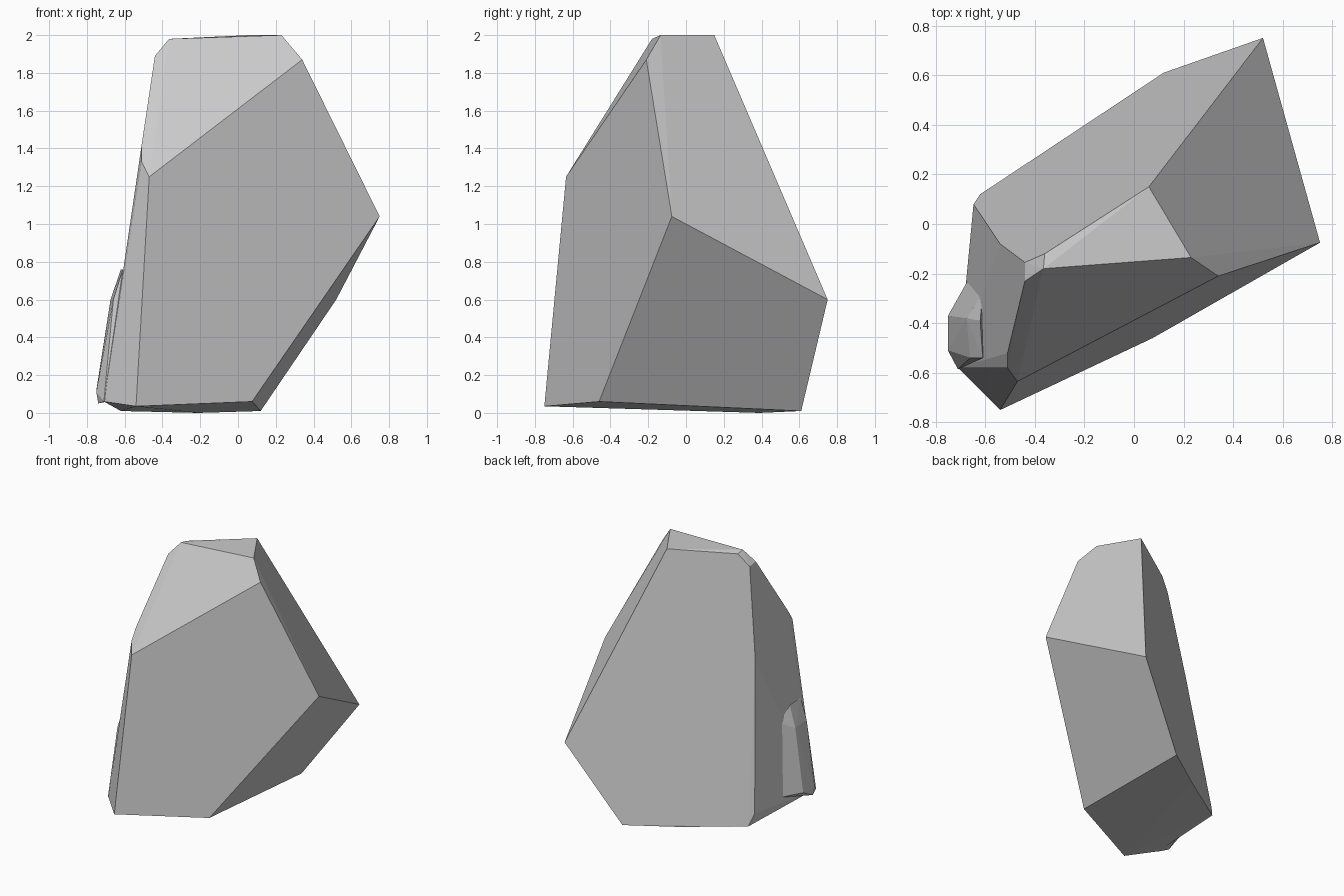
import bpy, bmesh, math

if "Cube" in bpy.data.objects:
    bpy.data.objects.remove(bpy.data.objects["Cube"])


def hull(name, points):
    """Flat-faced convex stone chunk from its corner points."""
    bm = bmesh.new()
    for p in points:
        bm.verts.new(p)
    res = bmesh.ops.convex_hull(bm, input=bm.verts[:])
    inner = [v for v in bm.verts if not v.link_faces]
    bmesh.ops.delete(bm, geom=inner, context='VERTS')
    bmesh.ops.dissolve_limit(bm, angle_limit=math.radians(1.5),
                             verts=bm.verts[:], edges=bm.edges[:])
    bmesh.ops.recalc_face_normals(bm, faces=bm.faces[:])
    me = bpy.data.meshes.new(name)
    bm.to_mesh(me)
    bm.free()
    ob = bpy.data.objects.new(name, me)
    bpy.context.collection.objects.link(ob)
    return ob


# Main boulder: crown, shoulders, belt, then base corners
crown = [(0.23, -0.135, 2.0), (0.06, 0.15, 2.0), (-0.36, -0.12, 1.97),
         (-0.365, -0.18, 1.98), (-0.44, -0.155, 1.88), (-0.44, -0.23, 1.89),
         (0.34, -0.21, 1.87)]
belt = [(0.75, -0.075, 1.04), (0.52, 0.75, 0.60), (-0.47, -0.635, 1.25),
        (-0.51, -0.58, 1.33), (-0.51, -0.52, 1.42), (-0.54, -0.08, 1.21)]
base = [(-0.54, -0.75, 0.035), (0.075, -0.46, 0.06), (0.12, 0.61, 0.01),
        (-0.21, 0.39, 0.0), (-0.62, 0.12, 0.01), (-0.647, 0.08, 0.10),
        (-0.675, -0.20, 0.10), (-0.71, -0.58, 0.06)]
boulder = hull("boulder", crown + belt + base)

# Low ledge bulging from the left side
ledge = hull("left_ledge", [
    (-0.75, -0.37, 0.12), (-0.75, -0.51, 0.11), (-0.74, -0.50, 0.05),
    (-0.71, -0.585, 0.06), (-0.675, -0.38, 0.60), (-0.66, -0.54, 0.60),
    (-0.62, -0.39, 0.76), (-0.61, -0.54, 0.76), (-0.66, -0.21, 0.12),
    (-0.61, -0.28, 0.66), (-0.5, -0.3, 0.1), (-0.5, -0.5, 0.1)])
ledge.hide_render = True
ledge.hide_viewport = True

# Fuse the ledge into the boulder
mod = boulder.modifiers.new("fuse_ledge", 'BOOLEAN')
mod.operation = 'UNION'
mod.solver = 'EXACT'
mod.object = ledge
bpy.context.view_layer.objects.active = boulder
boulder.select_set(True)
bpy.ops.object.modifier_apply(modifier=mod.name)
bpy.data.objects.remove(ledge)
